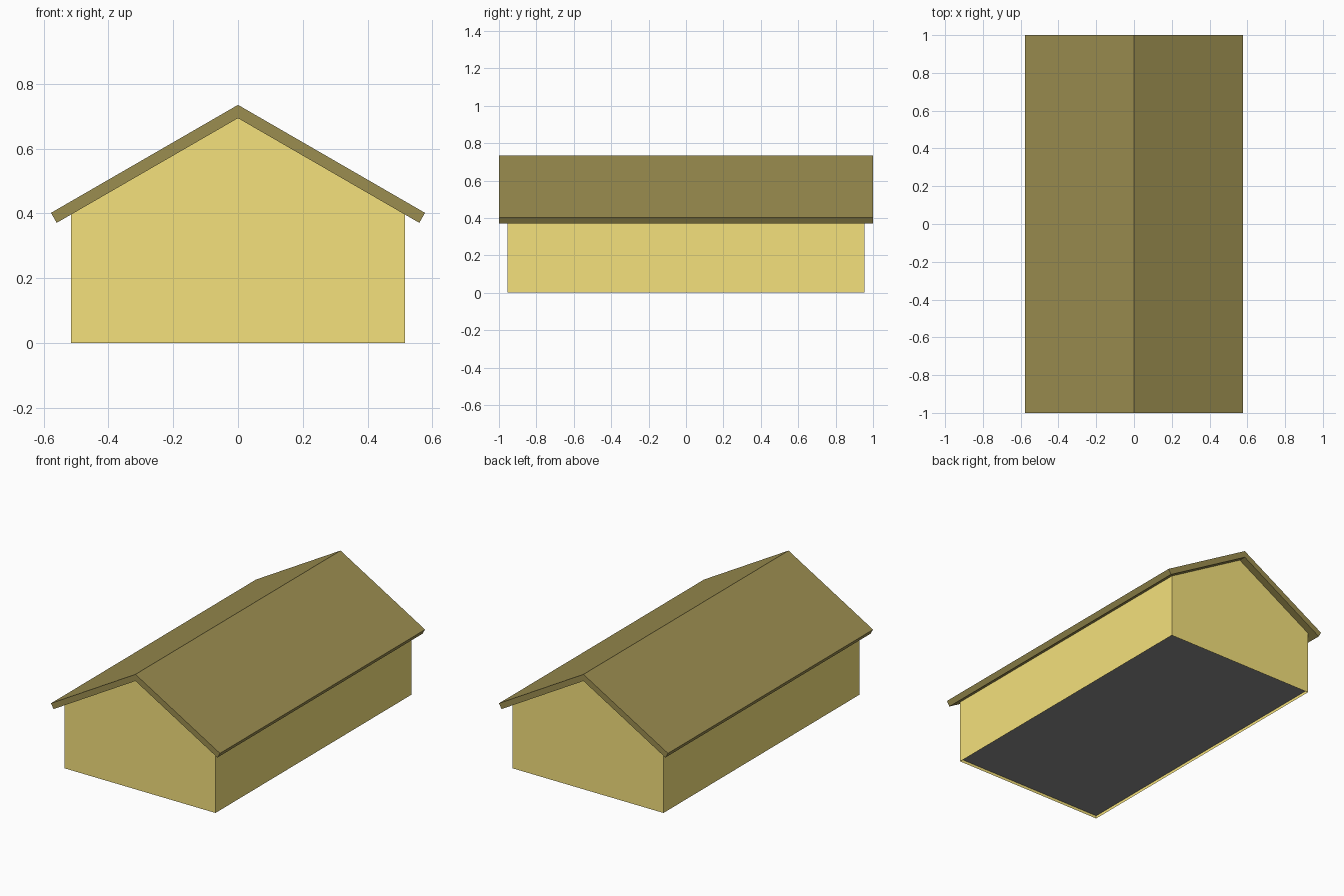
import bpy, math

if "Cube" in bpy.data.objects:
    bpy.data.objects.remove(bpy.data.objects["Cube"])

PITCH = math.radians(30)
WALL_X, WALL_Y = 0.515, 0.955      # half sizes of the walls
ROOF_X, ROOF_Y = 0.577, 1.0        # half sizes of the roof
RIDGE, THICK = 0.735, 0.0355       # outer ridge height, roof board thickness
FLOOR_Z = 0.018                    # floor sits slightly above the wall base


def material(name, rgb):
    mat = bpy.data.materials.new(name)
    mat.diffuse_color = (*rgb, 1)
    mat.use_nodes = True
    mat.node_tree.nodes["Principled BSDF"].inputs["Base Color"].default_value = mat.diffuse_color
    return mat


def extrude_y(name, profile, half, mat, skip=()):
    """Extrude an x-z profile along y; skip lists side edges left open."""
    n = len(profile)
    verts = [(x, y, z) for y in (-half, half) for x, z in profile]
    faces = [tuple(range(n)), tuple(reversed(range(n, 2 * n)))]
    for i in range(n):
        if i not in skip:
            j = (i + 1) % n
            faces.append((j, i, i + n, j + n))
    mesh = bpy.data.meshes.new(name)
    mesh.from_pydata(verts, [], faces)
    mesh.materials.append(mat)
    obj = bpy.data.objects.new(name, mesh)
    bpy.context.collection.objects.link(obj)
    return obj


wall_mat = material("wall_yellow", (0.91, 0.75, 0.2))
roof_mat = material("roof_brown", (0.33, 0.27, 0.08))
floor_mat = material("floor_grey", (0.258, 0.258, 0.258))

# Gabled walls, open underneath and under the roof
inner_ridge = RIDGE - THICK / math.cos(PITCH)
eave = inner_ridge - WALL_X * math.tan(PITCH)
extrude_y("walls", [(-WALL_X, 0), (WALL_X, 0), (WALL_X, eave),
                    (0, inner_ridge), (-WALL_X, eave)],
          WALL_Y, wall_mat, skip=(0, 2, 3))

# Folded roof board with ends cut square to the slope
out_z = RIDGE - ROOF_X * math.tan(PITCH)
in_x = ROOF_X - THICK * math.sin(PITCH)
in_z = out_z - THICK * math.cos(PITCH)
extrude_y("roof", [(0, inner_ridge), (in_x, in_z), (ROOF_X, out_z), (0, RIDGE),
                   (-ROOF_X, out_z), (-in_x, in_z)], ROOF_Y, roof_mat)

# Recessed floor panel facing down
mesh = bpy.data.meshes.new("floor")
mesh.from_pydata([(-WALL_X, -WALL_Y, FLOOR_Z), (-WALL_X, WALL_Y, FLOOR_Z),
                  (WALL_X, WALL_Y, FLOOR_Z), (WALL_X, -WALL_Y, FLOOR_Z)],
                 [], [(0, 1, 2, 3)])
mesh.materials.append(floor_mat)
bpy.context.collection.objects.link(bpy.data.objects.new("floor", mesh))
